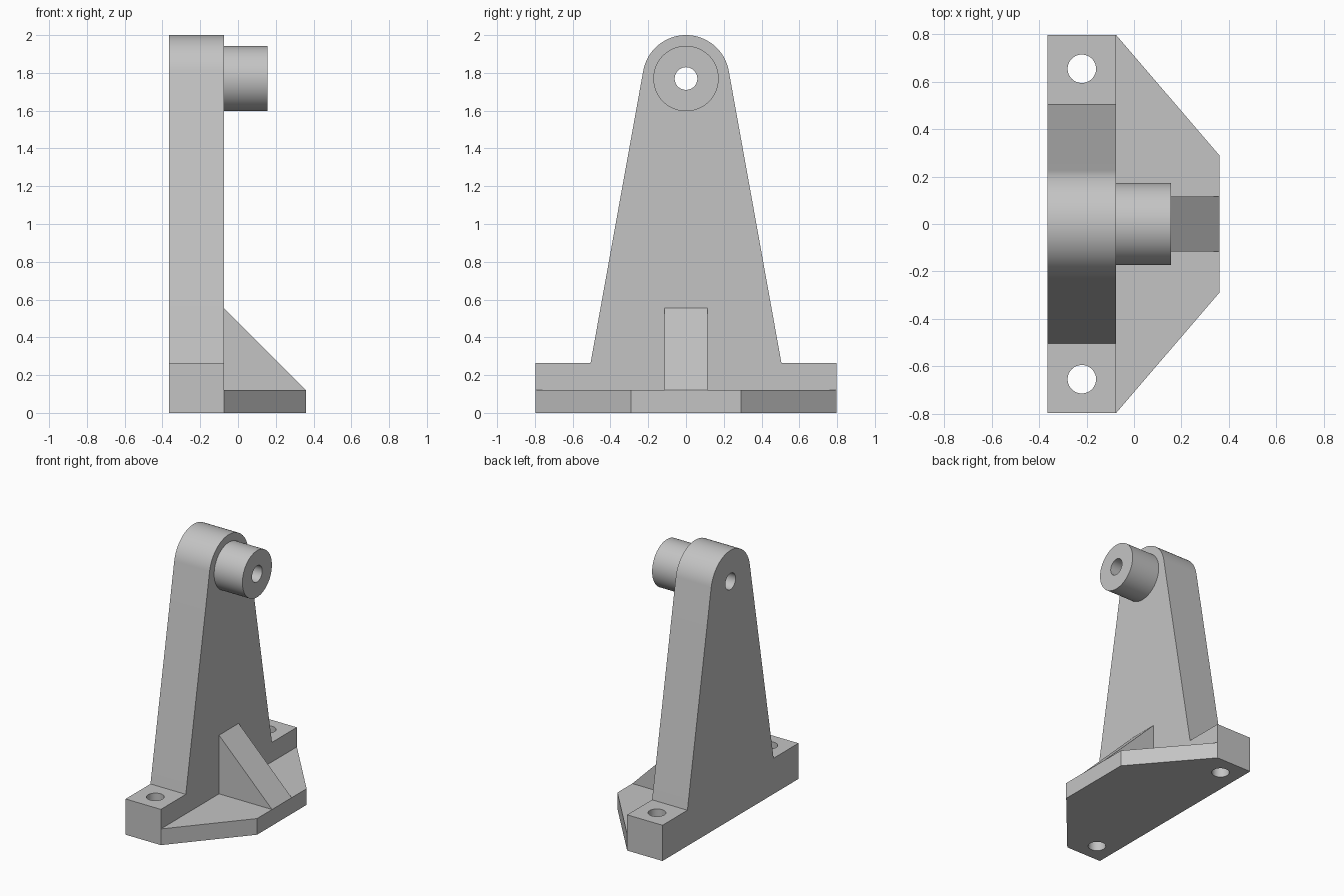
import bpy
import bmesh
from math import acos, atan2, cos, hypot, pi, sin
from mathutils import Matrix, Vector

cube = bpy.data.objects.get("Cube")
if cube:
    bpy.data.objects.remove(cube, do_unlink=True)

# Main dimensions
BACK, FACE, TIP = -0.365, -0.075, 0.36
HALF_Y, FOOT_Z, PLATE_Z = 0.797, 0.265, 0.12
WALL_Y, TOP_R, BORE_Z = 0.505, 0.23, 1.77
BOSS_R, BOSS_END, HOLE_R = 0.173, 0.157, 0.06
RIB_Y, RIB_Z = 0.115, 0.555

grey = bpy.data.materials.new("plain grey")
grey.use_nodes = True
colour = (0.55, 0.55, 0.55, 1)
grey.diffuse_color = colour
grey.node_tree.nodes["Principled BSDF"].inputs["Base Color"].default_value = colour


def finish(name, bm):
    bmesh.ops.recalc_face_normals(bm, faces=bm.faces)
    mesh = bpy.data.meshes.new(name)
    bm.to_mesh(mesh)
    bm.free()
    mesh.materials.append(grey)
    obj = bpy.data.objects.new(name, mesh)
    bpy.context.collection.objects.link(obj)
    return obj


def prism(name, points, sweep):
    """Extrude a closed 3D outline along a vector."""
    bm = bmesh.new()
    face = bm.faces.new([bm.verts.new(p) for p in points])
    result = bmesh.ops.extrude_face_region(bm, geom=[face], use_keep_orig=True)
    verts = [v for v in result["geom"] if isinstance(v, bmesh.types.BMVert)]
    bmesh.ops.translate(bm, verts=verts, vec=Vector(sweep))
    return finish(name, bm)


def cylinder(name, centre, radius, length, along_x=False):
    bm = bmesh.new()
    turn = Matrix.Rotation(pi / 2, 4, "Y") if along_x else Matrix()
    bmesh.ops.create_cone(bm, cap_ends=True, segments=64, radius1=radius,
                          radius2=radius, depth=length,
                          matrix=Matrix.Translation(centre) @ turn)
    return finish(name, bm)


def activate(obj):
    bpy.ops.object.select_all(action="DESELECT")
    obj.select_set(True)
    bpy.context.view_layer.objects.active = obj


def drill(obj, cutters):
    activate(obj)
    for cutter in cutters:
        mod = obj.modifiers.new("hole", "BOOLEAN")
        mod.operation = "DIFFERENCE"
        mod.solver = "EXACT"
        mod.object = cutter
        bpy.ops.object.modifier_apply(modifier=mod.name)


# Upright: stepped foot and tapered wall running tangent into a round top
drop = FOOT_Z - BORE_Z
start = atan2(drop, WALL_Y) + acos(TOP_R / hypot(WALL_Y, drop))
steps = 48
arc = [start + (pi - 2 * start) * i / steps for i in range(steps + 1)]
outline = [(-WALL_Y, FOOT_Z), (-HALF_Y, FOOT_Z), (-HALF_Y, 0),
           (HALF_Y, 0), (HALF_Y, FOOT_Z), (WALL_Y, FOOT_Z)]
outline += [(TOP_R * cos(a), BORE_Z + TOP_R * sin(a)) for a in arc]
upright = prism("upright", [(BACK, y, z) for y, z in outline], (FACE - BACK, 0, 0))

# Boss on the face of the upright
boss = cylinder("boss", ((FACE + BOSS_END) / 2, 0, BORE_Z), BOSS_R,
                BOSS_END - FACE, along_x=True)

# Tapered base plate
plate = [(FACE, -HALF_Y), (TIP, -0.29), (TIP, 0.29), (FACE, HALF_Y)]
base_plate = prism("base_plate", [(x, y, 0) for x, y in plate], (0, 0, PLATE_Z))

# Triangular rib
rib = [(FACE, PLATE_Z), (TIP, PLATE_Z), (FACE, RIB_Z)]
support_rib = prism("support_rib", [(x, -RIB_Y, z) for x, z in rib], (0, 2 * RIB_Y, 0))

# Shaft bore and the two bolt holes
bore = cylinder("bore_cutter", (0, 0, BORE_Z), HOLE_R, 2, along_x=True)
bolts = [cylinder("bolt_cutter", ((BACK + FACE) / 2, side * 0.655, 0), HOLE_R, 1)
         for side in (-1, 1)]
drill(upright, [bore] + bolts)
drill(boss, [bore])
for cutter in [bore] + bolts:
    bpy.data.objects.remove(cutter, do_unlink=True)

# Smooth the round surfaces, keep the machined edges crisp
for obj in (upright, boss):
    activate(obj)
    bpy.ops.object.shade_smooth_by_angle(angle=pi / 6)
